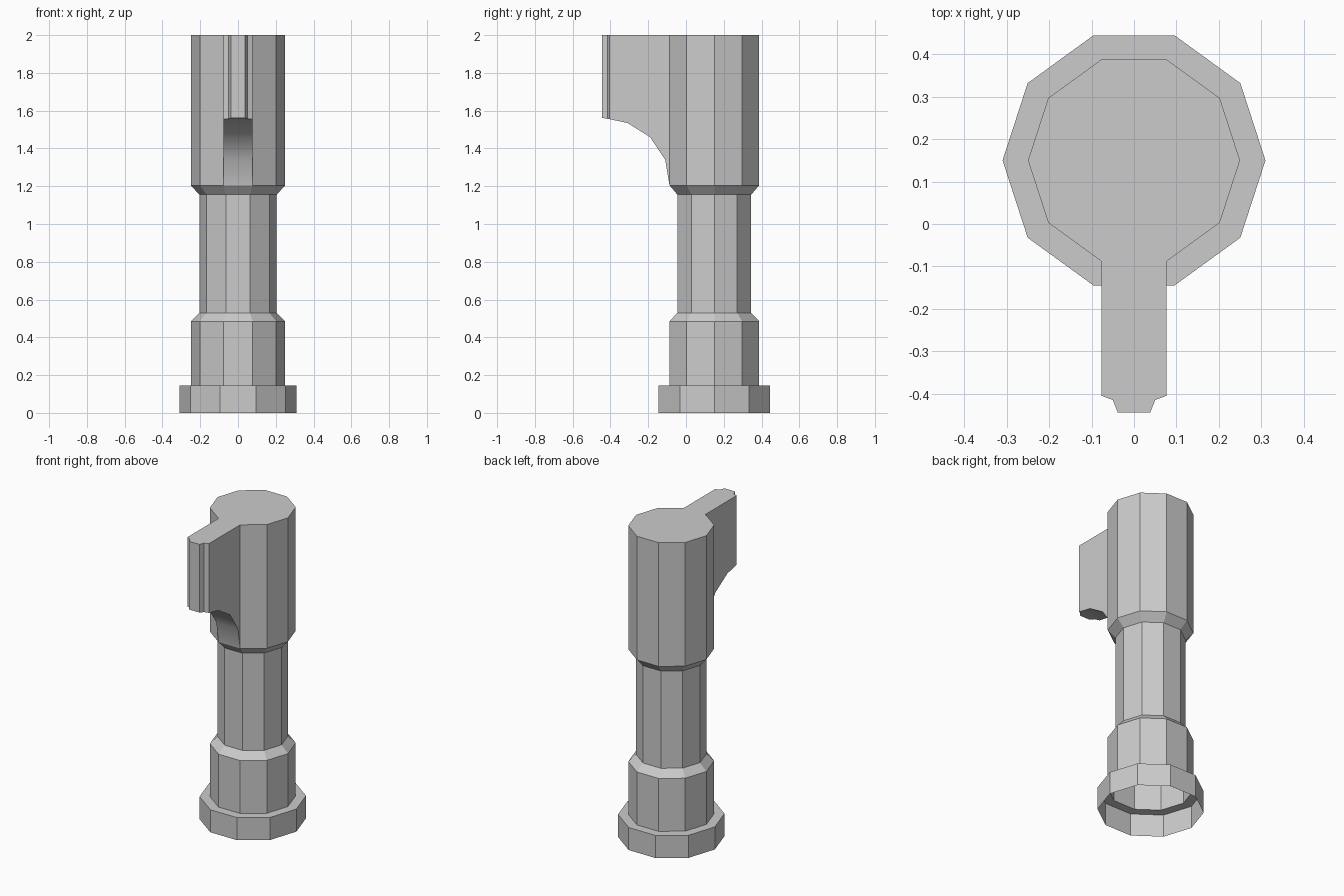
import bpy, bmesh, math

if "Cube" in bpy.data.objects:
    bpy.data.objects.remove(bpy.data.objects["Cube"])

SIDES = 10
CY = 0.15          # barrel axis offset in y
TOP = 2.0

bm = bmesh.new()

# Barrel: ten-sided stepped shell (radius, height), open at the bottom
profile = [(0.31, 0), (0.31, 0.145), (0.25, 0.145), (0.25, 0.485),
           (0.205, 0.53), (0.205, 1.155), (0.25, 1.205), (0.25, TOP)]

def ring(r, z):
    step = 2 * math.pi / SIDES
    return [bm.verts.new((r * math.cos(i * step), CY + r * math.sin(i * step), z))
            for i in range(SIDES)]

rings = [ring(r, z) for r, z in profile]
for level, (a, b) in enumerate(zip(rings, rings[1:])):
    for i in range(SIDES):
        j = (i + 1) % SIDES
        # leave the front facet of the upper barrel open for the fin
        if level == len(rings) - 2 and i == 7:
            continue
        bm.faces.new((a[i], a[j], b[j], b[i]))
bm.faces.new(rings[-1])

# Fin: stations of (y, half width, underside height), running forwards
stations = [(-0.11, 0.077, 1.34), (-0.19, 0.077, 1.46), (-0.31, 0.077, 1.535),
            (-0.405, 0.077, 1.555), (-0.415, 0.05, 1.557), (-0.445, 0.038, 1.562)]

# each section: bottom left, bottom right, top right, top left
sections = [(rings[-2][7], rings[-2][8], rings[-1][8], rings[-1][7])]
for y, w, z in stations:
    sections.append(tuple(bm.verts.new(p) for p in
                          ((-w, y, z), (w, y, z), (w, y, TOP), (-w, y, TOP))))
for a, b in zip(sections, sections[1:]):
    for i in range(4):
        j = (i + 1) % 4
        f = bm.faces.new((a[i], a[j], b[j], b[i]))
        f.smooth = i == 0      # curved underside is smooth
bm.faces.new(sections[-1])

# Fin and barrel share one flat top
bm.normal_update()
bmesh.ops.recalc_face_normals(bm, faces=bm.faces[:])
top_faces = [f for f in bm.faces if all(abs(v.co.z - TOP) < 1e-5 for v in f.verts)]
bmesh.ops.dissolve_faces(bm, faces=top_faces)

mesh = bpy.data.meshes.new("finned_barrel")
bm.to_mesh(mesh)
bm.free()
obj = bpy.data.objects.new("finned_barrel", mesh)
bpy.context.collection.objects.link(obj)
